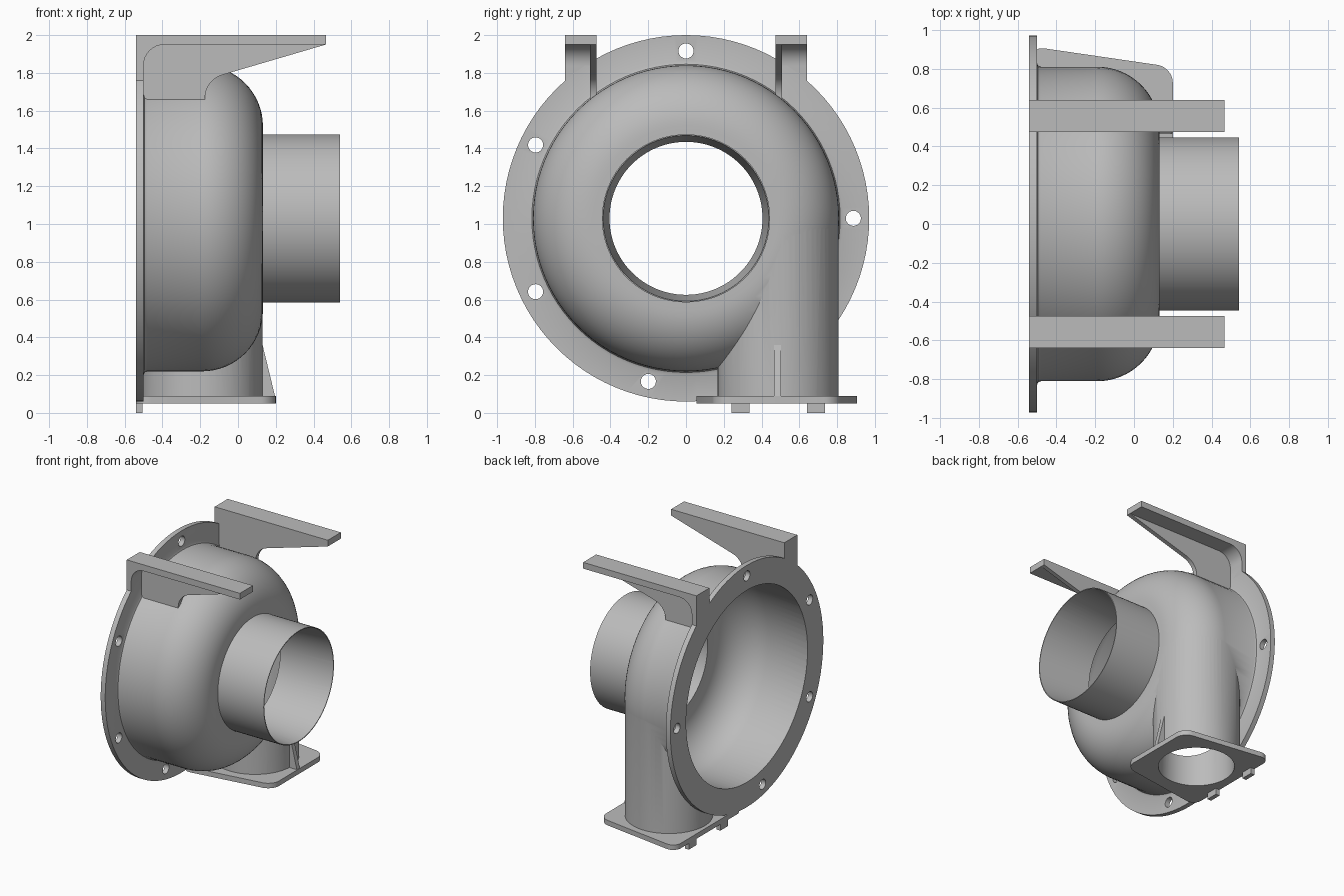
import bpy, bmesh, math
from mathutils import Vector, Matrix

cube = bpy.data.objects.get("Cube")
if cube:
    bpy.data.objects.remove(cube)

grey = bpy.data.materials.new("cast grey")
grey.use_nodes = True
grey.diffuse_color = (0.5, 0.5, 0.5, 1)
grey.node_tree.nodes["Principled BSDF"].inputs["Base Color"].default_value = (0.5, 0.5, 0.5, 1)

AXIS_Z = 1.03             # height of the housing axis
OUT_X, OUT_Y = -0.19, 0.488   # centre of the outlet pipe


def finish(bm, name):
    bmesh.ops.recalc_face_normals(bm, faces=bm.faces)
    mesh = bpy.data.meshes.new(name)
    bm.to_mesh(mesh)
    bm.free()
    mesh.materials.append(grey)
    obj = bpy.data.objects.new(name, mesh)
    bpy.context.collection.objects.link(obj)
    return obj


def lathe(name, profile, steps=96):
    """Spin an (x, radius) profile round the housing axis."""
    bm = bmesh.new()
    vs = [bm.verts.new((x, 0, AXIS_Z + r)) for x, r in profile]
    es = [bm.edges.new(pair) for pair in zip(vs, vs[1:])]
    bmesh.ops.spin(bm, geom=vs + es, cent=(0, 0, AXIS_Z), axis=(1, 0, 0),
                   angle=math.tau, steps=steps, use_duplicate=False)
    bmesh.ops.remove_doubles(bm, verts=bm.verts, dist=1e-5)
    return finish(bm, name)


def prism(name, points, depth, bevel=0):
    """Extrude a 3D polygon along depth, optionally rounding the side edges."""
    bm = bmesh.new()
    face = bm.faces.new([bm.verts.new(p) for p in points])
    new = bmesh.ops.extrude_face_region(bm, geom=[face])["geom"]
    bmesh.ops.translate(bm, vec=depth, verts=[v for v in new if isinstance(v, bmesh.types.BMVert)])
    if bevel:
        d = Vector(depth).normalized()
        sides = [e for e in bm.edges
                 if abs((e.verts[0].co - e.verts[1].co).normalized().dot(d)) > 0.99]
        bmesh.ops.bevel(bm, geom=sides, offset=bevel, segments=8, profile=0.5, affect="EDGES")
    return finish(bm, name)


def cylinder(name, centre, radius, depth, rot=None, segments=64):
    bm = bmesh.new()
    m = Matrix.Translation(centre) @ (rot or Matrix())
    bmesh.ops.create_cone(bm, cap_ends=True, segments=segments, radius1=radius,
                          radius2=radius, depth=depth, matrix=m)
    return finish(bm, name)


def combine(target, tool, operation):
    """Bake a boolean into target and drop the tool."""
    mod = target.modifiers.new("cut", "BOOLEAN")
    mod.object, mod.operation, mod.solver = tool, operation, "EXACT"
    deps = bpy.context.evaluated_depsgraph_get()
    mesh = bpy.data.meshes.new_from_object(target.evaluated_get(deps))
    target.modifiers.clear()
    target.data = mesh
    bpy.data.objects.remove(tool)


def arc(cx, cy, r, start, end, n):
    angles = [math.radians(start + (end - start) * i / n) for i in range(n + 1)]
    return [(cx + r * math.cos(a), cy + r * math.sin(a)) for a in angles]


# Housing: flange, rounded drum and inlet pipe in one profile
housing = lathe("housing", [(-0.54, 0), (-0.54, 0.97), (-0.5, 0.97), (-0.5, 0.83),
                            (-0.494, 0.816), (-0.48, 0.81)]
                + arc(OUT_X, OUT_Y, 0.322, 90, 0, 16)
                + [(0.132, 0.445), (0.54, 0.445), (0.54, 0)])

# Outlet pipe and its foot plate
combine(housing, cylinder("outlet_pipe", (OUT_X, OUT_Y, 0.55), 0.32, 0.96), "UNION")
plate = [(-0.54, -0.436), (0.2, -0.328), (0.2, 0.328), (-0.54, 0.436)]
combine(housing, prism("foot_plate", [(x, 0.48 + y, 0.05) for x, y in plate],
                       (0, 0, 0.04), 0.08), "UNION")

# Hollow interior, outlet bore and flange bolt holes
cavity = lathe("cavity", [(-0.6, 0), (-0.6, 0.77)]
               + arc(OUT_X, OUT_Y, 0.282, 90, 0, 16)
               + [(0.092, 0.405), (0.6, 0.443), (0.6, 0)])
combine(housing, cavity, "DIFFERENCE")
combine(housing, cylinder("outlet_bore", (OUT_X, OUT_Y, 0.515), 0.28, 1.03), "DIFFERENCE")
turn = Matrix.Rotation(math.pi / 2, 4, "Y")
for angle in (0, 90, 154, 206, 257):
    a = math.radians(angle)
    hole = cylinder("bolt_hole", (-0.52, 0.886 * math.cos(a), AXIS_Z + 0.886 * math.sin(a)),
                    0.04, 0.1, turn, 24)
    combine(housing, hole, "DIFFERENCE")

parts = [housing]

# Stiffening rib on the outlet pipe
parts.append(prism("outlet_rib", [(0.1, 0.467, 0.08), (0.198, 0.467, 0.08),
                                  (0.13, 0.467, 0.36), (0.1, 0.467, 0.36)], (0, 0.037, 0)))

# Locating pegs under the foot plate
for i, y in enumerate((0.24, 0.64)):
    parts.append(prism(f"peg_{i + 1}", [(-0.54, y, 0), (-0.505, y, 0), (-0.505, y + 0.096, 0),
                                        (-0.54, y + 0.096, 0)], (0, 0, 0.06)))

# Mounting brackets: filleted angle plus a thin web on the inner side
angle_shape = ([(-0.54, 1.74), (-0.5, 1.74)] + arc(-0.39, 1.84, 0.11, 180, 90, 8)
               + [(0.465, 1.95), (0.465, 2), (-0.54, 2)])
web_shape = ([(-0.51, 1.96), (-0.51, 1.66), (-0.175, 1.66)]
             + arc(-0.045, 1.665, 0.13, 175, 105, 8) + [(0.465, 1.95), (0.46, 1.96)])
for label, side in (("front", -1), ("back", 1)):
    for part, shape, width in (("angle", angle_shape, 0.165), ("web", web_shape, 0.034)):
        parts.append(prism(f"{label}_bracket_{part}", [(x, side * 0.475, z) for x, z in shape],
                           (0, side * width, 0)))

# Smooth curved faces, keep edges crisp
bpy.ops.object.select_all(action="DESELECT")
for obj in parts:
    obj.select_set(True)
bpy.context.view_layer.objects.active = housing
bpy.ops.object.shade_smooth_by_angle(angle=math.radians(30))
